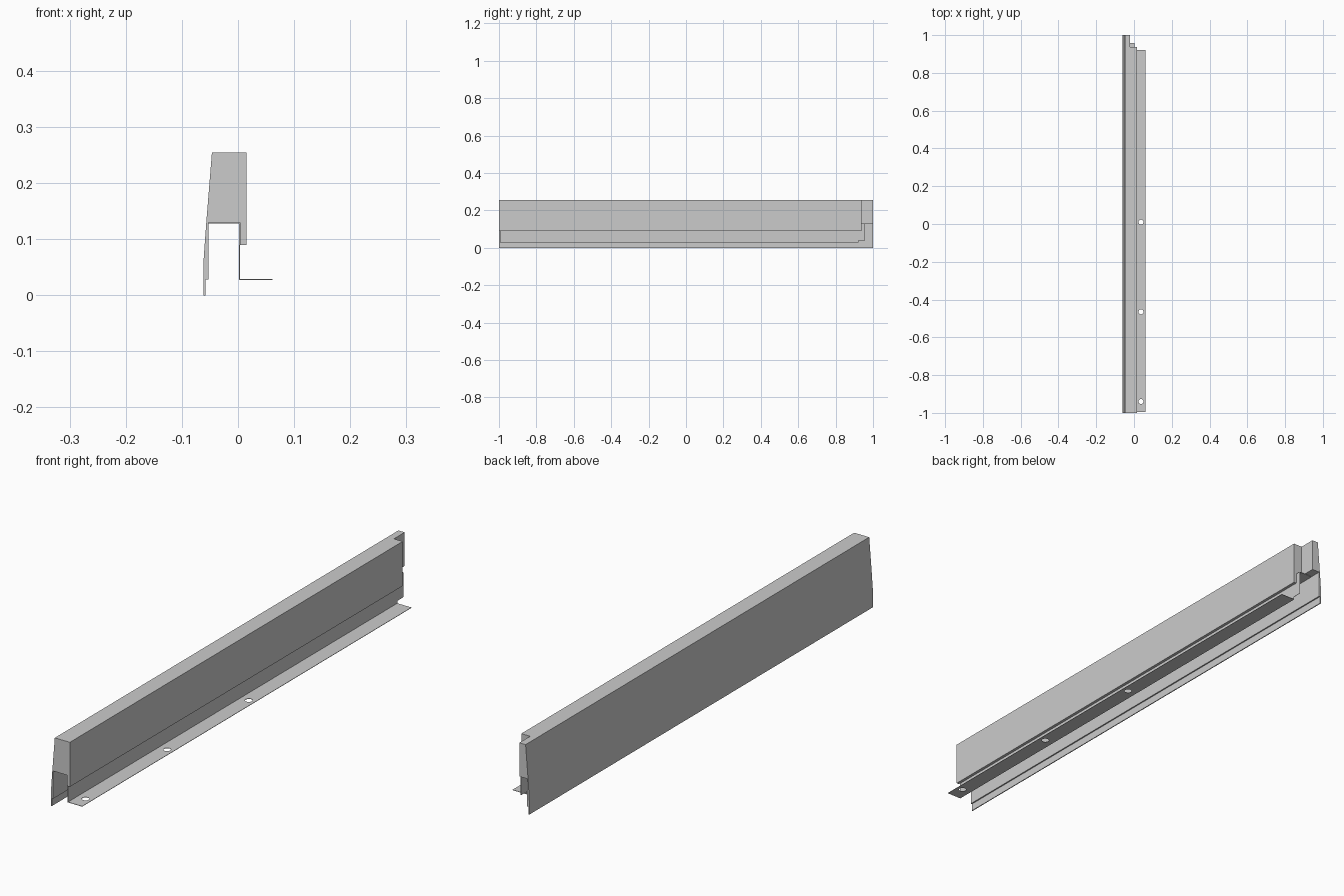
import bpy, bmesh
from mathutils import Matrix, Vector

if "Cube" in bpy.data.objects:
    bpy.data.objects.remove(bpy.data.objects["Cube"])


def to_object(name, bm):
    bmesh.ops.recalc_face_normals(bm, faces=bm.faces)
    mesh = bpy.data.meshes.new(name)
    bm.to_mesh(mesh)
    bm.free()
    obj = bpy.data.objects.new(name, mesh)
    bpy.context.collection.objects.link(obj)
    return obj


def extrude_profile(name, points, y0, y1):
    """Extrude an (x, z) outline along y."""
    bm = bmesh.new()
    face = bm.faces.new([bm.verts.new((x, y0, z)) for x, z in points])
    new = bmesh.ops.extrude_face_region(bm, geom=[face])["geom"]
    verts = [v for v in new if isinstance(v, bmesh.types.BMVert)]
    bmesh.ops.translate(bm, verts=verts, vec=(0, y1 - y0, 0))
    return to_object(name, bm)


def box(name, lo, hi):
    return extrude_profile(name, [(lo[0], lo[2]), (hi[0], lo[2]),
                                  (hi[0], hi[2]), (lo[0], hi[2])], lo[1], hi[1])


def hole(name, x, y, z, r):
    bm = bmesh.new()
    bmesh.ops.create_cone(bm, cap_ends=True, segments=32, radius1=r, radius2=r,
                          depth=0.02, matrix=Matrix.Translation(Vector((x, y, z))))
    return to_object(name, bm)


def cut(obj, cutter):
    cutter.hide_render = True
    mod = obj.modifiers.new("cut", 'BOOLEAN')
    mod.operation, mod.solver, mod.object = 'DIFFERENCE', 'EXACT', cutter
    bpy.context.view_layer.objects.active = obj
    bpy.ops.object.modifier_apply(modifier=mod.name)
    bpy.data.objects.remove(cutter)


# Main rail: channel section with a gently sloped outer face
rail = extrude_profile("rail_body", [
    (-0.0465, 0.254), (-0.0565, 0.13), (-0.061, 0.068), (-0.0615, 0.05),
    (-0.0615, 0.0), (-0.058, 0.0), (-0.058, 0.028), (-0.053, 0.028),
    (-0.053, 0.13), (0.004, 0.13), (0.004, 0.09), (0.015, 0.09),
    (0.015, 0.254)], -1.0, 1.0)
cut(rail, box("end_notch", (-0.021, 0.937, -0.1), (0.1, 1.1, 0.4)))

# Sheet bracket: web under the rail, hanging wall and mounting flange
bracket = extrude_profile("mounting_bracket", [
    (-0.0525, 0.1297), (0.0037, 0.1297), (0.0037, 0.029), (0.0615, 0.029),
    (0.0615, 0.0275), (0.0022, 0.0275), (0.0022, 0.1283), (-0.0525, 0.1283)],
    -0.995, 0.957)
cut(bracket, box("flange_end", (-0.01, 0.922, 0.0), (0.1, 1.1, 0.038)))

# Screw holes in the flange
for y in (-0.94, -0.465, 0.01):
    cut(bracket, hole("screw_hole", 0.037, y, 0.028, 0.013))
